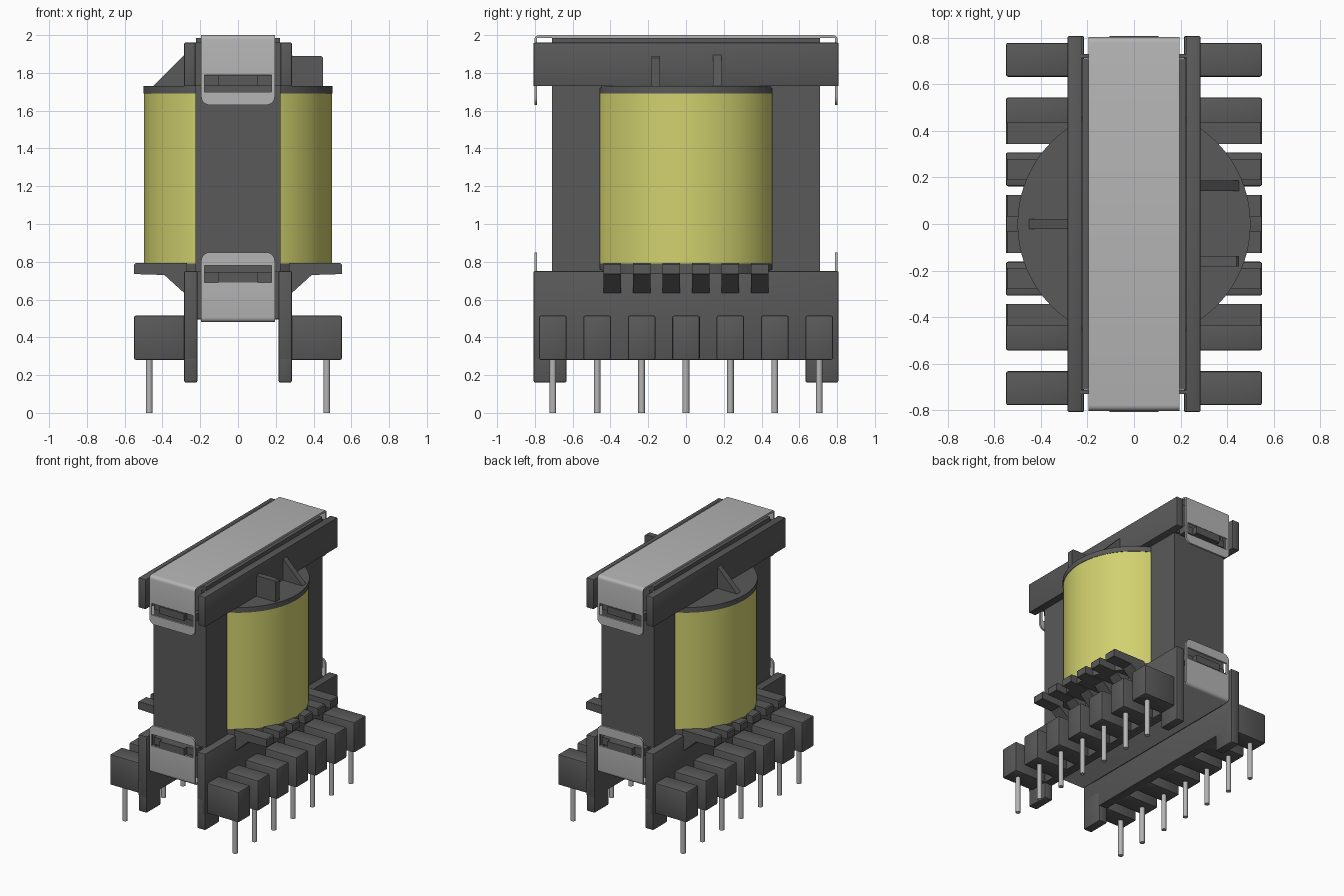
import bpy
import bmesh
import math
from mathutils import Vector

cube = bpy.data.objects.get("Cube")
if cube:
    bpy.data.objects.remove(cube, do_unlink=True)


def material(name, rgb):
    m = bpy.data.materials.new(name)
    m.use_nodes = True
    m.diffuse_color = (*rgb, 1)
    m.node_tree.nodes["Principled BSDF"].inputs["Base Color"].default_value = (*rgb, 1)
    return m


DARK = material("dark grey plastic", (0.1, 0.1, 0.1))
METAL = material("light grey metal", (0.46, 0.46, 0.46))
YELLOW = material("yellow winding tape", (0.64, 0.64, 0.16))


def finish(name, bm, mat, smooth=False):
    bmesh.ops.recalc_face_normals(bm, faces=bm.faces)
    mesh = bpy.data.meshes.new(name)
    bm.to_mesh(mesh)
    bm.free()
    mesh.materials.append(mat)
    ob = bpy.data.objects.new(name, mesh)
    bpy.context.collection.objects.link(ob)
    if smooth:
        bpy.ops.object.select_all(action="DESELECT")
        ob.select_set(True)
        bpy.context.view_layer.objects.active = ob
        bpy.ops.object.shade_smooth_by_angle(angle=math.radians(35))
    return ob


def box_mesh(lo, hi):
    bm = bmesh.new()
    bmesh.ops.create_cube(bm, size=1)
    lo, hi = Vector(lo), Vector(hi)
    for v in bm.verts:
        v.co = (lo + hi) / 2 + v.co * (hi - lo)
    return bm


def box(name, lo, hi, mat=DARK, bevel=0.0):
    lo, hi = [min(a, b) for a, b in zip(lo, hi)], [max(a, b) for a, b in zip(lo, hi)]
    bm = box_mesh(lo, hi)
    if bevel:
        bmesh.ops.bevel(bm, geom=bm.edges[:], offset=bevel, segments=2,
                        profile=0.5, affect="EDGES")
    return finish(name, bm, mat, bool(bevel))


def prism(name, outline, y, width, mat=DARK):
    """Extrude an (x, z) outline along y, centred on y."""
    bm = bmesh.new()
    face = bm.faces.new([bm.verts.new((px, y - width / 2, pz)) for px, pz in outline])
    side = bmesh.ops.extrude_face_region(bm, geom=[face])["geom"]
    bmesh.ops.translate(bm, vec=(0, width, 0),
                        verts=[v for v in side if isinstance(v, bmesh.types.BMVert)])
    return finish(name, bm, mat)


def cylinder(name, r, z0, z1, mat, x=0, y=0, sides=96):
    bm = bmesh.new()
    bmesh.ops.create_cone(bm, cap_ends=True, segments=sides, radius1=r, radius2=r,
                          depth=z1 - z0)
    bmesh.ops.translate(bm, vec=(x, y, (z0 + z1) / 2), verts=bm.verts)
    return finish(name, bm, mat, True)


def cut(ob, cutter):
    cutter.hide_render = True
    bpy.context.view_layer.objects.active = ob
    mod = ob.modifiers.new("cut", "BOOLEAN")
    mod.object = cutter
    mod.solver = "EXACT"
    bpy.ops.object.modifier_apply(modifier=mod.name)
    bpy.data.objects.remove(cutter, do_unlink=True)


# Core: two yokes and two outer legs
for z0, z1, label in ((0.495, 0.76, "lower"), (1.72, 1.985, "upper")):
    box(f"{label}_core_yoke", (-0.222, -0.71, z0), (0.222, 0.71, z1))
for s, label in ((-1, "front"), (1, "back")):
    box(f"{label}_core_leg", (-0.225, s * 0.455, 0.74), (0.225, s * 0.71, 1.74))

# Winding and the round bobbin flanges
cylinder("winding", 0.497, 0.79, 1.69, YELLOW)
cylinder("lower_flange", 0.497, 0.735, 0.79, DARK)
cylinder("upper_flange", 0.5, 1.69, 1.73, DARK)

# Ribs on the upper flange
prism("left_square_rib", [(0.27, 1.72), (0.45, 1.72), (0.45, 1.88), (0.44, 1.89),
                          (0.27, 1.89)], -0.16, 0.045)
prism("left_sloped_rib", [(0.27, 1.72), (0.46, 1.72), (0.27, 1.91)], 0.165, 0.045)
prism("right_sloped_rib", [(-0.27, 1.72), (-0.46, 1.72), (-0.27, 1.91)], 0, 0.045)

# Everything repeated on both long sides
for s, side in ((-1, "right"), (1, "left")):
    box(f"{side}_upper_rail", (s * 0.225, -0.807, 1.73), (s * 0.285, 0.807, 1.96),
        bevel=0.005)
    box(f"{side}_lower_rail", (s * 0.215, -0.807, 0.28), (s * 0.285, 0.807, 0.75),
        bevel=0.005)
    for e, end in ((-1, "front"), (1, "back")):
        box(f"{side}_{end}_foot", (s * 0.215, e * 0.632, 0.16),
            (s * 0.285, e * 0.807, 0.4), bevel=0.01)
        for z0, z1, level in ((0.5, 0.75, "lower"), (1.73, 1.96, "upper")):
            box(f"{side}_{end}_{level}_lip", (s * 0.195, e * 0.712, z0),
                (s * 0.24, e * 0.73, z1))
    # Pin blocks with their pins
    for i in range(7):
        y = (i - 3) * 0.235
        box(f"{side}_pin_block_{i + 1}", (s * 0.275, y - 0.073, 0.28),
            (s * 0.55, y + 0.073, 0.515), bevel=0.01)
        cylinder(f"{side}_pin_{i + 1}", 0.018, 0, 0.3, METAL, s * 0.47, y, 20)
    # Wire guide tabs with sloped gussets
    tab = [(0.27, 0.793), (0.543, 0.793), (0.55, 0.785), (0.55, 0.735),
           (0.39, 0.73), (0.285, 0.635), (0.27, 0.635)]
    for i in range(6):
        prism(f"{side}_wire_tab_{i + 1}", [(s * px, pz) for px, pz in tab],
              (i - 2.5) * 0.156, 0.092)


# Spring clips wrapped over the yokes, with a slot at each end
def clip(name, flip):
    def zz(z):
        return 2.48 - z if flip else z

    def span(x, y, z0, z1):
        a, b = sorted((zz(z0), zz(z1)))
        return (-x, -y, a), (x, y, b)

    bm = box_mesh(*span(0.195, 0.803, 1.63, 2.0))

    def edges(axis, z):
        return [e for e in bm.edges
                if abs((e.verts[0].co - e.verts[1].co)[axis]) > 0.1
                and all(abs(v.co.z - zz(z)) < 0.01 for v in e.verts)]

    bmesh.ops.bevel(bm, geom=edges(1, 1.63), offset=0.045, segments=5,
                    profile=0.5, affect="EDGES")
    bmesh.ops.bevel(bm, geom=edges(0, 2.0), offset=0.025, segments=4,
                    profile=0.5, affect="EDGES")
    ob = finish(name, bm, METAL, True)
    inner = box_mesh((-0.3, -0.788, min(zz(1.5), zz(1.986))),
                     (0.3, 0.788, max(zz(1.5), zz(1.986))))
    cut(ob, finish("clip_hollow", inner, METAL))
    cut(ob, finish("clip_slot", box_mesh(*span(0.178, 0.9, 1.70, 1.79)), METAL))


clip("upper_clip", False)
clip("lower_clip", True)

# Catches poking through the clip slots
for s, end in ((-1, "front"), (1, "back")):
    for z0, z1, level in ((0.69, 0.745, "lower"), (1.73, 1.785, "upper")):
        box(f"{end}_{level}_catch", (-0.105, s * 0.7, z0), (0.105, s * 0.807, z1))
        box(f"{end}_{level}_catch_base", (-0.178, s * 0.7, z0), (0.178, s * 0.77, z1))
